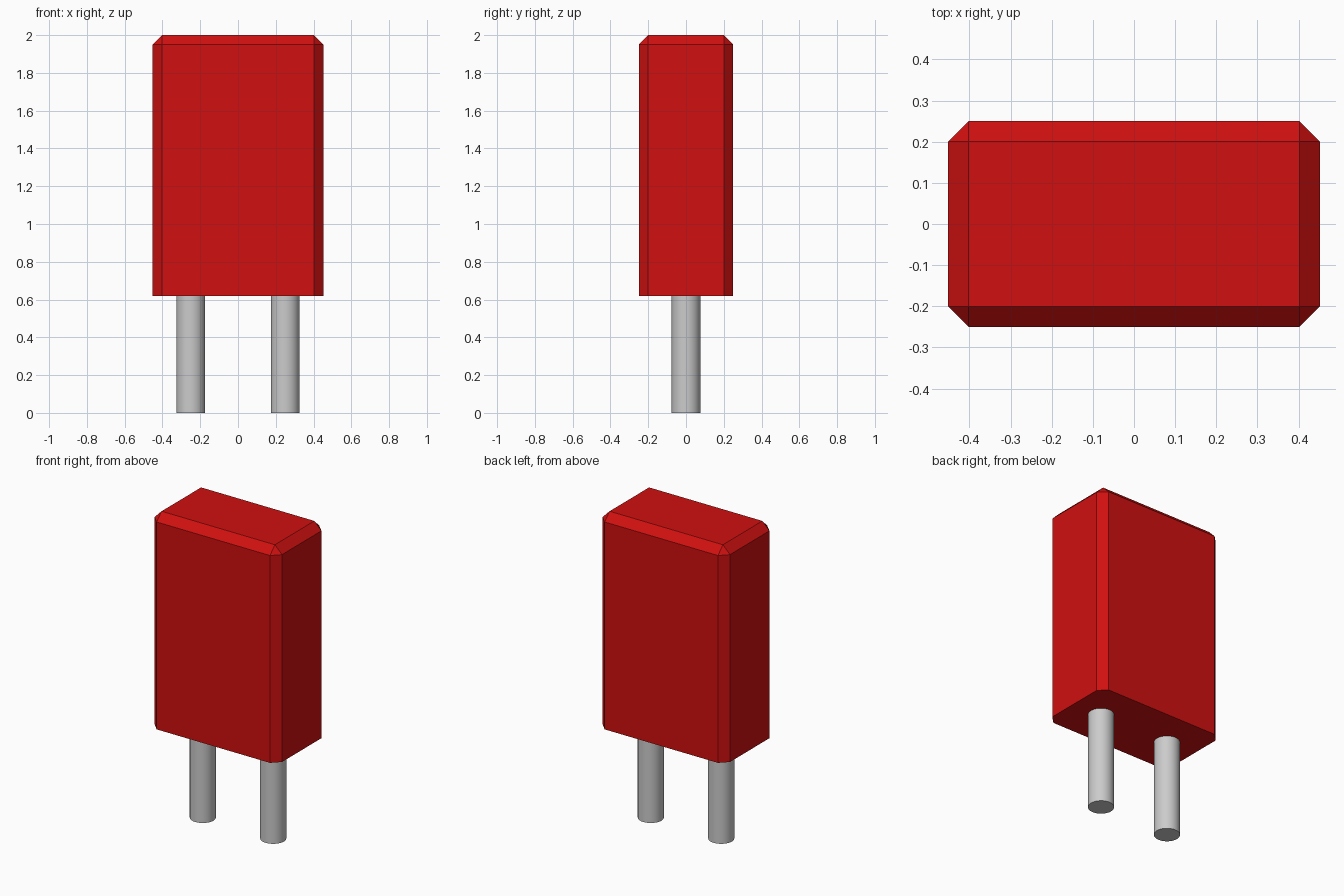
import bpy, bmesh, math

cube = bpy.data.objects.get("Cube")
if cube:
    bpy.data.objects.remove(cube, do_unlink=True)


def material(name, rgb):
    m = bpy.data.materials.new(name)
    m.use_nodes = True
    m.diffuse_color = (*rgb, 1)
    m.node_tree.nodes["Principled BSDF"].inputs["Base Color"].default_value = (*rgb, 1)
    return m


red = material("red plastic", (0.63, 0.005, 0.005))
metal = material("grey metal", (0.6, 0.6, 0.6))

BOTTOM, TOP = 0.62, 2.0

# Casing: a block chamfered everywhere except around its flat base
bm = bmesh.new()
bmesh.ops.create_cube(bm, size=1)
bmesh.ops.scale(bm, vec=(0.904, 0.5, TOP - BOTTOM), verts=bm.verts)
bmesh.ops.translate(bm, vec=(0, 0, (TOP + BOTTOM) / 2), verts=bm.verts)
edges = [e for e in bm.edges if max(v.co.z for v in e.verts) > 1]
bmesh.ops.bevel(bm, geom=edges, offset=0.05, offset_type='OFFSET',
                segments=1, profile=0.5, affect='EDGES')
mesh = bpy.data.meshes.new("casing")
bm.to_mesh(mesh)
bm.free()
mesh.materials.append(red)
casing = bpy.data.objects.new("casing", mesh)
bpy.context.collection.objects.link(casing)

# Pins: two round legs ending at the casing's base
for side, name in ((-1, "right_pin"), (1, "left_pin")):
    bpy.ops.mesh.primitive_cylinder_add(vertices=32, radius=0.076, depth=BOTTOM,
                                        location=(side * 0.25, 0, BOTTOM / 2))
    pin = bpy.context.object
    pin.name = name
    pin.data.materials.append(metal)
    bpy.ops.object.shade_smooth_by_angle(angle=math.radians(40))
